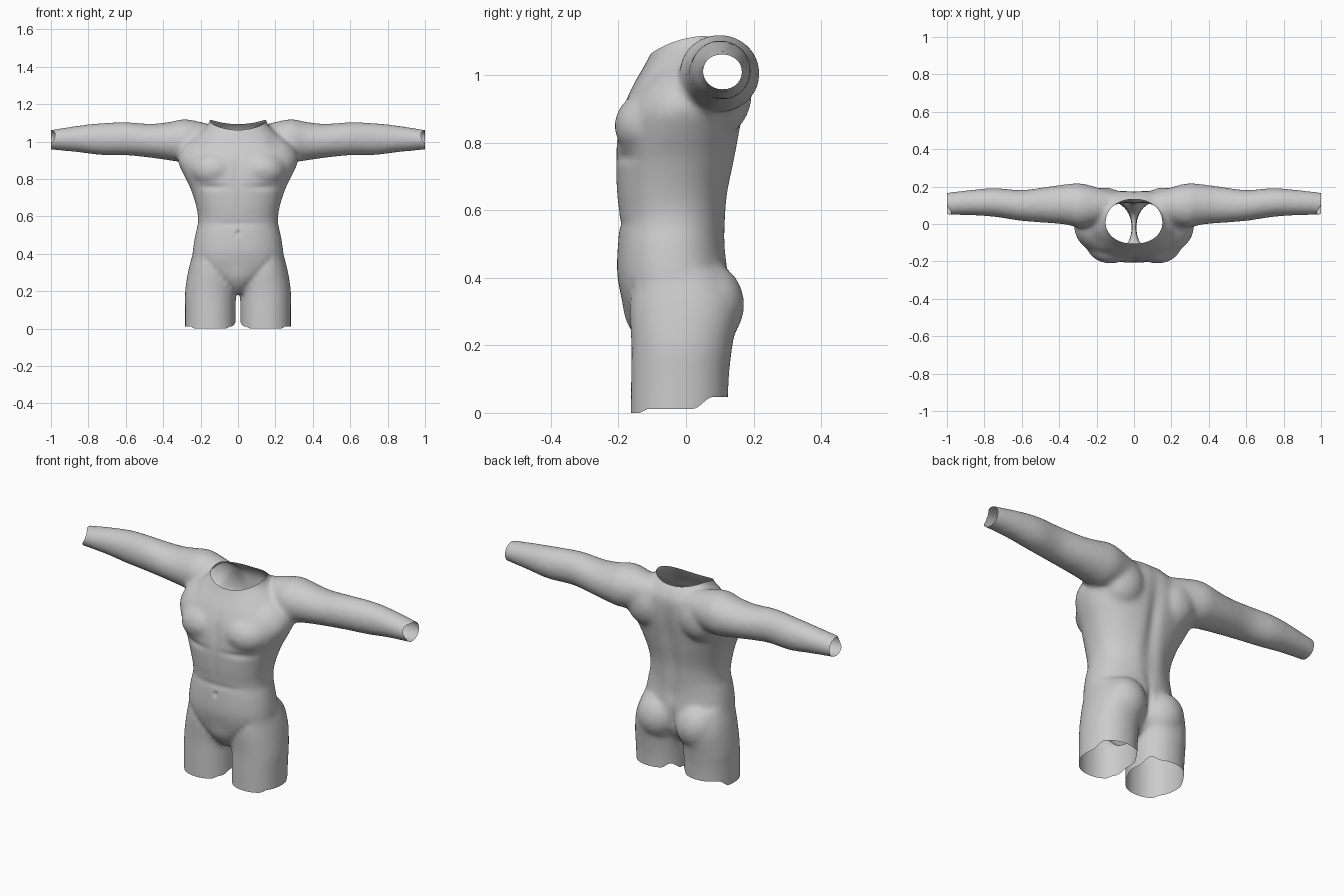
import bpy, bmesh, math
from mathutils import Vector

cube = bpy.data.objects.get("Cube")
if cube:
    bpy.data.objects.remove(cube)


def smoothstep(t):
    t = max(0.0, min(1.0, t))
    return t * t * (3 - 2 * t)


def refine(rings, steps=5):
    """Catmull-Rom interpolation between cross-sections."""
    rows = [Vector(r) for r in rings]
    out = []
    for i in range(len(rows) - 1):
        p1, p2 = rows[i], rows[i + 1]
        p0, p3 = rows[max(i - 1, 0)], rows[min(i + 2, len(rows) - 1)]
        for k in range(steps):
            t = k / steps
            out.append(p1 + (p2 - p0) * (t / 2)
                       + (p0 * 2 - p1 * 5 + p2 * 4 - p3) * (t * t / 2)
                       + (p1 * 3 - p0 - p2 * 3 + p3) * (t ** 3 / 2))
    return out + [rows[-1]]


def loft(bm, rings, place, power=2.0, sides=40):
    """Closed tube through sections (position, a_min, a_max, b_min, b_max)."""
    loops = []
    for pos, a0, a1, b0, b1 in refine(rings):
        loop = []
        for i in range(sides):
            ang = math.tau * i / sides
            c, s = math.cos(ang), math.sin(ang)
            a = math.copysign(abs(c) ** (2 / power), c)
            b = math.copysign(abs(s) ** (2 / power), s)
            loop.append(bm.verts.new(place(pos, (a0 + a1 + a * (a1 - a0)) / 2,
                                           (b0 + b1 + b * (b1 - b0)) / 2)))
        loops.append(loop)
    for low, high in zip(loops, loops[1:]):
        for i in range(sides):
            j = (i + 1) % sides
            bm.faces.new((low[i], low[j], high[j], high[i]))
    bm.faces.new(loops[0])
    bm.faces.new(loops[-1])


def ball(bm, centre, radii):
    made = bmesh.ops.create_uvsphere(bm, u_segments=32, v_segments=20, radius=1)
    for v in made["verts"]:
        v.co = Vector(c + r * k for c, r, k in zip(centre, radii, v.co))


# Trunk sections: height, half width, front, back
trunk = [(.19, .04, -.12, .04), (.23, .13, -.15, .08), (.3, .235, -.178, .115),
         (.4, .243, -.203, .125), (.5, .229, -.202, .115), (.57, .214, -.196, .115),
         (.65, .223, -.205, .122), (.75, .255, -.208, .145), (.83, .295, -.203, .16),
         (.9, .322, -.188, .172), (.97, .3, -.157, .178), (1.03, .23, -.122, .175),
         (1.08, .17, -.098, .148), (1.12, .15, -.09, .115), (1.25, .145, -.09, .11)]
# Arm sections: distance out, front, back, bottom, top
arm = [(.07, .04, .16, .97, 1.07), (.16, .01, .185, .92, 1.095), (.28, -.02, .217, .89, 1.12),
       (.36, -.004, .213, .898, 1.106), (.46, .005, .2, .912, 1.095), (.6, .016, .182, .926, 1.103),
       (.74, .037, .192, .928, 1.098), (.87, .046, .183, .944, 1.083), (1.05, .05, .162, .96, 1.054)]
# Thigh sections: height, inner, outer, front, back
thigh = [(-.06, .012, .283, -.165, .123), (.1, .012, .283, -.163, .127), (.2, .01, .283, -.162, .138),
         (.32, .008, .264, -.168, .155), (.42, .03, .236, -.16, .11)]

# Closed volumes that overlap
bm = bmesh.new()
loft(bm, [(z, -w, w, f, b) for z, w, f, b in trunk], lambda p, a, b: (a, b, p), 2.25)
for side in (-1, 1):
    loft(bm, arm, lambda p, a, b: (side * p, a, b))
    loft(bm, thigh, lambda p, a, b: (side * a, b, p), 2.15)
    ball(bm, (side * .118, .065, .32), (.115, .108, .125))    # buttock
    ball(bm, (side * .125, -.11, .85), (.13, .102, .1))       # chest muscle
    ball(bm, (side * .16, .1, .95), (.12, .096, .13))         # shoulder blade
bmesh.ops.recalc_face_normals(bm, faces=bm.faces)
mesh = bpy.data.meshes.new("torso_volumes")
bm.to_mesh(mesh)
bm.free()
body = bpy.data.objects.new("torso_shell", mesh)
bpy.context.collection.objects.link(body)

# Fuse into one skin and relax the joins
fuse = body.modifiers.new("fuse", "REMESH")
fuse.mode = "VOXEL"
fuse.voxel_size = .01
relax = body.modifiers.new("relax", "SMOOTH")
relax.factor = .5
relax.iterations = 22
graph = bpy.context.evaluated_depsgraph_get()
skin = bpy.data.meshes.new_from_object(body.evaluated_get(graph))
body.modifiers.clear()
body.data = skin
skin.name = "torso_skin"

# Surface modelling: centre, reach, amount along the normal (mirrored)
details = [((0, .16, .78), (.035, .08, .22), -.014),      # spine groove
           ((0, .13, .47), (.03, .05, .05), -.006),       # lower back hollow
           ((.07, .13, .6), (.04, .06, .12), .005),       # back muscles
           ((0, .14, .33), (.014, .08, .08), -.014),      # seat cleft
           ((0, -.2, .85), (.022, .06, .08), -.007),      # breastbone
           ((.13, -.19, .755), (.08, .06, .016), -.007),  # under chest
           ((0, -.2, .56), (.15, .06, .014), -.004),      # waist fold
           ((0, -.2, .66), (.014, .06, .08), -.003),      # belly line
           ((0, -.2, .51), (.008, .06, .012), -.014),     # navel
           ((.2, -.1, 1.0), (.04, .08, .05), -.006),      # collar hollow
           ((0, -.16, .28), (.05, .06, .05), .008)]       # pelvis front
for k in range(7):                                        # groin crease
    t = k / 6
    details.append(((.02 + .15 * t, -.17, .2 + .17 * t), (.014, .06, .02), -.006 + .003 * t))

bm = bmesh.new()
bm.from_mesh(skin)
bm.normal_update()
moves = []
for v in bm.verts:
    p = Vector((abs(v.co.x), v.co.y, v.co.z))
    push = 0
    for centre, reach, amount in details:
        d = sum(((a - b) / r) ** 2 for a, b, r in zip(p, centre, reach))
        if d < 9:
            push += amount * math.exp(-d)
    moves.append(v.normal * push)
for v, move in zip(bm.verts, moves):
    v.co += move


def trim(axis, sign, edge):
    """Open an end along an uneven rim by shearing, cutting and restoring."""
    for v in bm.verts:
        v.co[axis] -= edge(v.co)
    normal = Vector((0, 0, 0))
    normal[axis] = sign
    bmesh.ops.bisect_plane(bm, geom=bm.verts[:] + bm.edges[:] + bm.faces[:], dist=1e-6,
                           plane_co=(0, 0, 0), plane_no=normal, clear_outer=True)
    for v in bm.verts:
        v.co[axis] += edge(v.co)


def neck_rim(p):
    return 1.065 + .2 * min(p.y + .09, .14) + 1.1 * p.x ** 2


def thigh_rim(p):
    back = .035 * smoothstep((p.y - .02) / .06)
    front = -.012 * smoothstep((-p.y - .11) / .03)
    inner = .022 * smoothstep((.08 - abs(p.x)) / .04) * smoothstep((p.y + .1) / .06)
    return .012 + back + front + inner


def wrist_rim(p):
    return 1 - .022 * math.exp(-((p.y - .06) / .025) ** 2) * smoothstep((p.z - .98) / .04)


trim(2, 1, neck_rim)
trim(2, -1, thigh_rim)
trim(0, 1, wrist_rim)
trim(0, -1, lambda p: -wrist_rim(p))
for f in bm.faces:
    f.smooth = True
bm.to_mesh(skin)
bm.free()

# Single flat colour
grey = bpy.data.materials.new("plain_grey")
grey.use_nodes = True
colour = (.6, .6, .6, 1)
grey.diffuse_color = colour
grey.node_tree.nodes["Principled BSDF"].inputs["Base Color"].default_value = colour
skin.materials.clear()
skin.materials.append(grey)
